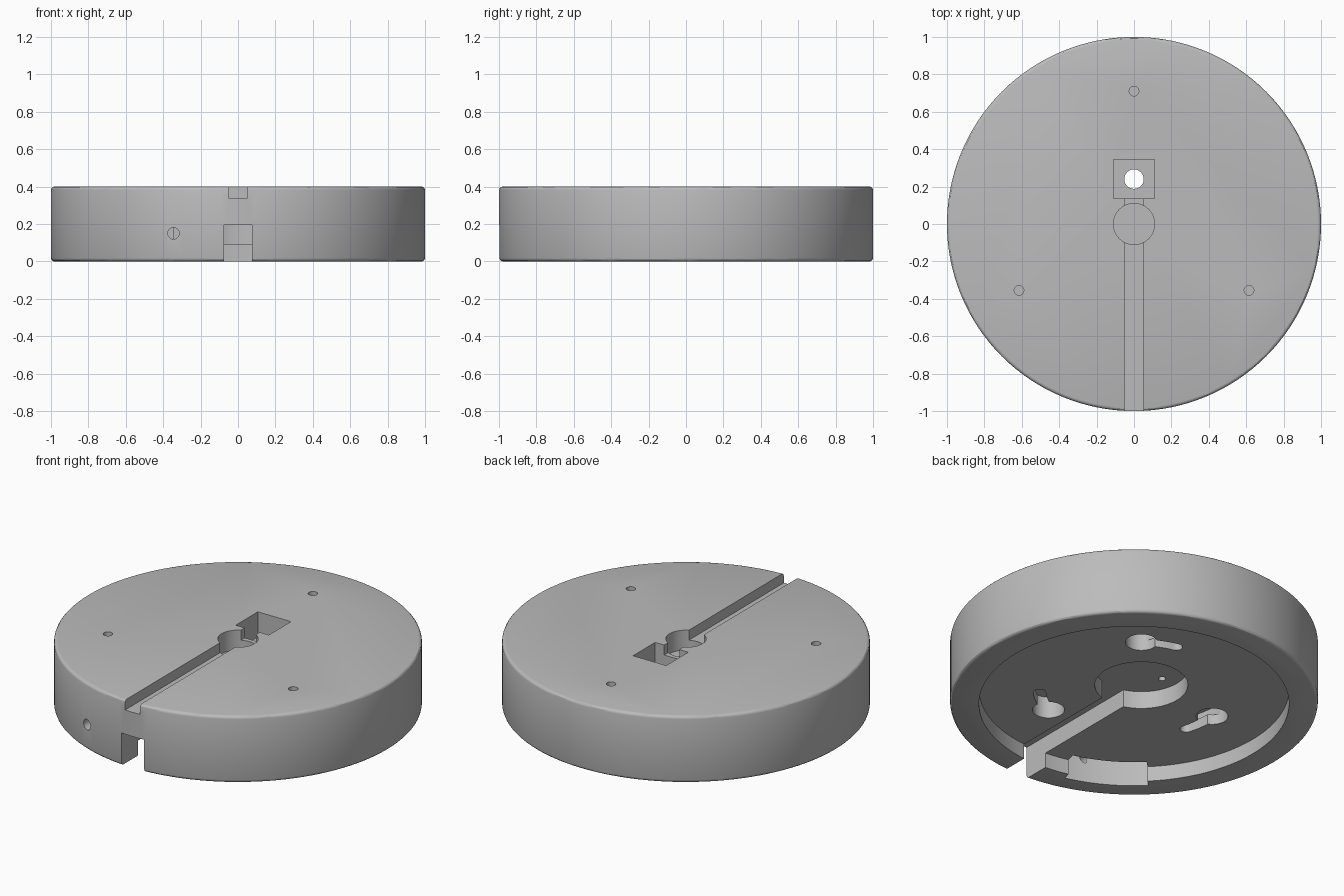
import bpy, bmesh
from math import sin, cos, pi, radians
from mathutils import Matrix

if "Cube" in bpy.data.objects:
    bpy.data.objects.remove(bpy.data.objects["Cube"], do_unlink=True)

grey = bpy.data.materials.new("plain grey")
grey.use_nodes = True
GREY = (0.5, 0.5, 0.5, 1)
grey.diffuse_color = GREY
grey.node_tree.nodes["Principled BSDF"].inputs["Base Color"].default_value = GREY


def prism(name, outline, z0, z1):
    """Extrude a counter-clockwise outline from z0 to z1."""
    bm = bmesh.new()
    base = bm.faces.new([bm.verts.new((x, y, z0)) for x, y in outline])
    top = bmesh.ops.extrude_face_region(bm, geom=[base])["geom"]
    verts = [v for v in top if isinstance(v, bmesh.types.BMVert)]
    bmesh.ops.translate(bm, verts=verts, vec=(0, 0, z1 - z0))
    bmesh.ops.recalc_face_normals(bm, faces=bm.faces)
    mesh = bpy.data.meshes.new(name)
    bm.to_mesh(mesh)
    bm.free()
    mesh.materials.append(grey)
    obj = bpy.data.objects.new(name, mesh)
    bpy.context.collection.objects.link(obj)
    return obj


def arc(r, a0, a1, n, cx=0, cy=0):
    return [(cx + r * cos(a0 + (a1 - a0) * i / n), cy + r * sin(a0 + (a1 - a0) * i / n))
            for i in range(n + 1)]


def circle(r, cx=0, cy=0, n=32):
    return arc(r, 0, 2 * pi, n, cx, cy)[:-1]


def rect(x0, x1, y0, y1):
    return [(x0, y0), (x1, y0), (x1, y1), (x0, y1)]


def curved_slot(r, w, a0, a1):
    """Round-ended slot of half width w that follows a circle of radius r."""
    return (arc(r + w, a0, a1, 10)
            + arc(w, a1, a1 + pi, 12, r * cos(a1), r * sin(a1))[1:-1]
            + arc(r - w, a1, a0, 10)
            + arc(w, a0 + pi, a0 + 2 * pi, 12, r * cos(a0), r * sin(a0))[1:-1])


# Round base with softened rims
base = prism("round_base", circle(1, n=128), 0, 0.4)
bpy.context.view_layer.objects.active = base
base.select_set(True)
bevel = base.modifiers.new("rim", "BEVEL")
bevel.width, bevel.segments, bevel.limit_method = 0.018, 3, "ANGLE"
bpy.ops.object.modifier_apply(modifier="rim")


def cut(outline, z0, z1, matrix=None):
    tool = prism("cutter", outline, z0, z1)
    tool.hide_render = True
    if matrix:
        tool.data.transform(matrix)
    mod = base.modifiers.new("cut", "BOOLEAN")
    mod.operation, mod.solver, mod.object = "DIFFERENCE", "EXACT", tool
    bpy.ops.object.modifier_apply(modifier="cut")
    bpy.data.objects.remove(tool, do_unlink=True)


# Underside recess, cable slot and central pocket
cut(circle(0.843, n=96), -0.1, 0.09)
cut(rect(-0.075, 0.075, -1.1, 0), -0.1, 0.195)
cut(circle(0.253, 0, 0.062, 64), -0.1, 0.195)
cut(circle(0.02, -0.158, 0.048, 16), 0.15, 0.24)

# Top groove, round well, square well with its through hole
cut(rect(-0.05, 0.05, -1.1, 0.2), 0.34, 0.5)
cut(circle(0.11, n=48), 0.28, 0.5)
cut(rect(-0.11, 0.11, 0.135, 0.345), 0.25, 0.5)
cut(circle(0.052, 0, 0.24), 0.1, 0.35)

# Blind holes in the top and keyhole hangers underneath
for k in range(3):
    a = radians(90 + 120 * k)
    cut(circle(0.026, 0.71 * cos(a), 0.71 * sin(a), 20), 0.3, 0.5)
    a = radians(54.5 + 120 * k)
    end = a + radians(22)
    cut(circle(0.087, 0.515 * cos(a), 0.515 * sin(a)), 0.05, 0.22)
    cut(curved_slot(0.515, 0.034, a, end), 0.05, 0.17)
    cut(curved_slot(0.515, 0.08, a, end), 0.15, 0.215)

# Latch pocket in the inner wall and the screw hole that reaches it
a0, a1 = radians(-135), radians(-105)
cut(arc(0.89, a0, a1, 16) + arc(0.79, a1, a0, 16), -0.1, 0.19)
cut(circle(0.031, n=20), 0.82, 1.1,
    Matrix.Translation((-0.345, 0, 0.15)) @ Matrix.Rotation(pi / 2, 4, "X"))

bpy.ops.object.shade_smooth_by_angle(angle=radians(30))
